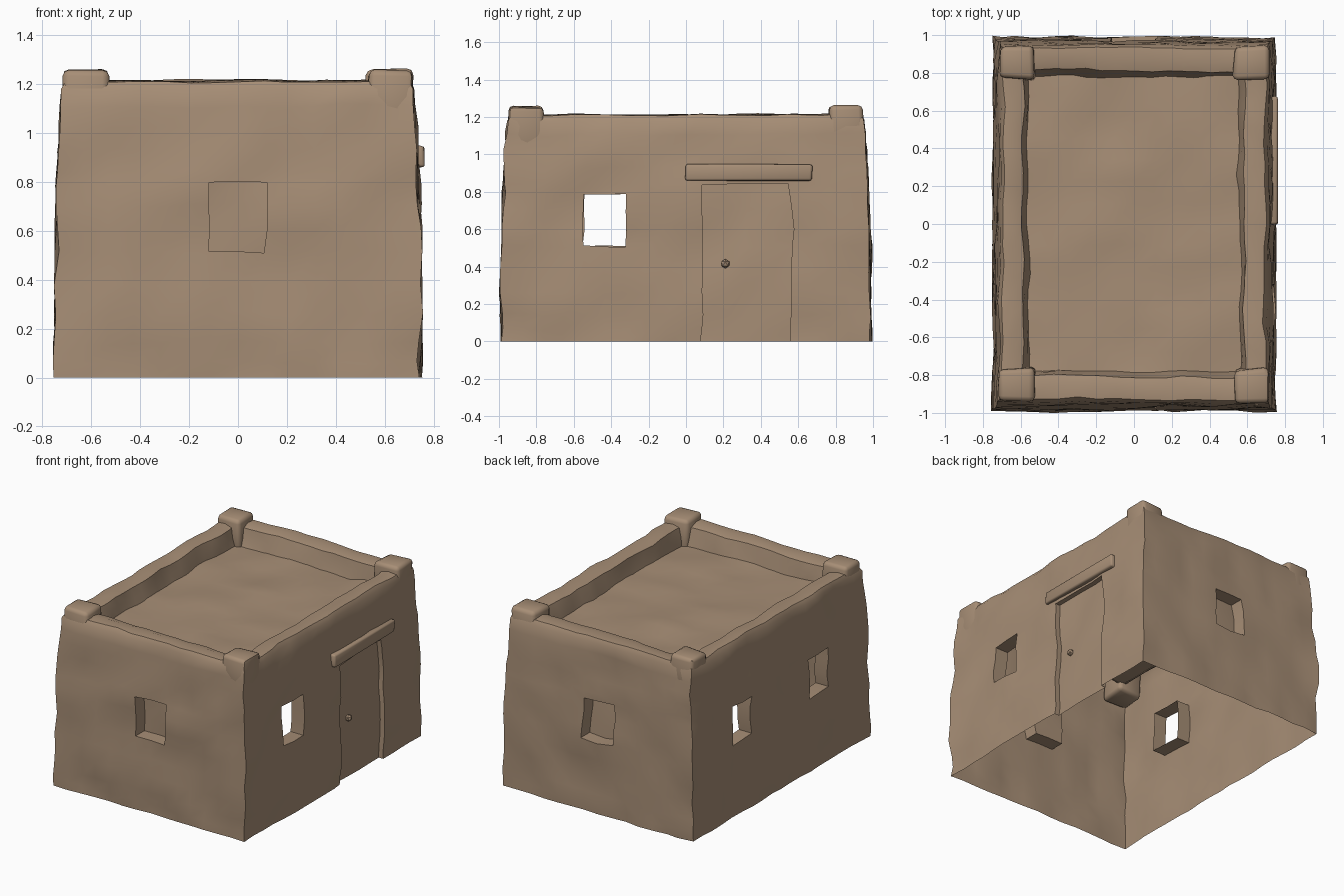
import bpy, bmesh, math
from mathutils import Vector, noise

if "Cube" in bpy.data.objects:
    bpy.data.objects.remove(bpy.data.objects["Cube"])

clay = bpy.data.materials.new("mud_brown")
clay.diffuse_color = (0.385, 0.27, 0.18, 1)
clay.use_nodes = True
clay.node_tree.nodes["Principled BSDF"].inputs["Base Color"].default_value = clay.diffuse_color


def lumpy(p, amp=0.02):
    # uneven hand-plastered surface, keeping the foot on the ground
    n = noise.noise_vector(p * 4.3 + Vector((3, 7, 1))) * amp
    n += noise.noise_vector(p * 9.0) * amp * 0.5
    if p.z < 0.01:
        n.z = 0
    elif p.z > 1.15:
        n.z *= 0.5
    return p + n


def finish(bm, name, angle=38):
    me = bpy.data.meshes.new(name)
    bm.to_mesh(me)
    bm.free()
    ob = bpy.data.objects.new(name, me)
    bpy.context.collection.objects.link(ob)
    me.materials.append(clay)
    bpy.ops.object.select_all(action='DESELECT')
    ob.select_set(True)
    bpy.context.view_layer.objects.active = ob
    bpy.ops.object.shade_smooth_by_angle(angle=math.radians(angle))
    return ob


# Vertical profile: (half x, half y, z), outer face, over the parapet, down to the roof
ROWS = [(0.745 - 0.035 * (z / 1.2) ** 3, 0.985 - 0.04 * (z / 1.2) ** 3, z)
        for z in (0, .06, .14, .26, .38, .51, .60, .70, .79, .84, .93, 1.02, 1.11, 1.18)]
ROWS += [(.695, .93, 1.21), (.64, .865, 1.215), (.59, .81, 1.2), (.575, .795, 1.14), (.56, .78, 1.08)]


def wall(bm, axis, sign, openings):
    # openings: (u0, u1, z0, z1, depth, closed)
    half = ROWS[0][1 - axis]
    edges = [u / half for o in openings for u in o[:2]]
    n = 18 if axis == 0 else 14
    ts = [-1 + 2 * i / n for i in range(n + 1)]
    ts = [t for t in ts if all(abs(t - e) > 0.045 for e in edges)]
    ts = sorted(ts + edges)

    def pt(i, j, depth=0):
        r = ROWS[j]
        p = [0, 0, r[2]]
        p[axis], p[1 - axis] = sign * r[axis], ts[i] * r[1 - axis]
        q = lumpy(Vector(p))
        q[axis] -= sign * depth
        return q

    def hole(i, j):
        if not (0 <= i < len(ts) - 1 and 0 <= j < len(ROWS) - 1):
            return None
        u = (ts[i] + ts[i + 1]) / 2 * half
        z = (ROWS[j][2] + ROWS[j + 1][2]) / 2
        if j > 11:
            return None
        for o in openings:
            if o[0] < u < o[1] and o[2] < z < o[3]:
                return o

    def quad(*ps):
        bm.faces.new([bm.verts.new(p) for p in ps])

    for i in range(len(ts) - 1):
        for j in range(len(ROWS) - 1):
            c = [(i, j), (i + 1, j), (i + 1, j + 1), (i, j + 1)]
            o = hole(i, j)
            if not o:
                quad(*[pt(*k) for k in c])
                continue
            d = o[4]
            if o[5]:
                quad(*[pt(*k, d) for k in c])
            # reveals where the opening meets solid wall
            for k, (a, b) in enumerate(((0, -1), (1, 0), (0, 1), (-1, 0))):
                if j + b >= 0 and not hole(i + a, j + b):
                    e, f = c[k], c[(k + 1) % 4]
                    quad(pt(*e), pt(*f), pt(*f, d), pt(*e, d))


# Walls and parapet: one open-bottomed shell
bm = bmesh.new()
WIN_Z = (.51, .79)
wall(bm, 1, -1, [(-.12, .115, *WIN_Z, .10, True)])
wall(bm, 1, 1, [(-.12, .115, *WIN_Z, .10, True)])
wall(bm, 0, -1, [(-.55, -.33, *WIN_Z, .10, False), (.33, .55, *WIN_Z, .10, False)])
wall(bm, 0, 1, [(-.55, -.33, *WIN_Z, .10, False), (.085, .565, 0, .84, .035, True)])
bmesh.ops.remove_doubles(bm, verts=bm.verts, dist=0.0005)
bmesh.ops.recalc_face_normals(bm, faces=bm.faces)
probe = max(bm.faces, key=lambda f: f.calc_center_median().z)
if probe.normal.z < 0:
    bmesh.ops.reverse_faces(bm, faces=bm.faces)
finish(bm, "walls")

# Sunken flat roof
bm = bmesh.new()
bmesh.ops.create_grid(bm, x_segments=10, y_segments=14, size=1)
for v in bm.verts:
    v.co = lumpy(Vector((v.co.x * .575, v.co.y * .795, 1.085)), 0.022)
finish(bm, "roof")


def block(name, center, size, bevel, amp=0.015, taper=1.0):
    bm = bmesh.new()
    bmesh.ops.create_cube(bm, size=1)
    for v in bm.verts:
        k = taper if v.co.z > 0 else 1
        v.co = Vector((v.co.x * size[0] * k, v.co.y * size[1] * k, v.co.z * size[2]))
    bmesh.ops.bevel(bm, geom=bm.edges[:], offset=bevel, segments=2, profile=0.5, affect='EDGES')
    for v in bm.verts:
        v.co = lumpy(v.co + Vector(center), amp)
    return finish(bm, name, 50)


# Raised corner stubs on the parapet
for sx in (-1, 1):
    for sy in (-1, 1):
        block("corner_stub", (sx * .62, sy * .855, 1.14), (.19, .19, .235), .025, .02, .92)

# Door lintel and knob
block("door_lintel", (.725, .335, .905), (.07, .68, .09), .012, .01)
bm = bmesh.new()
bmesh.ops.create_icosphere(bm, subdivisions=1, radius=.025)
bmesh.ops.translate(bm, verts=bm.verts, vec=(.72, .21, .415))
finish(bm, "door_knob", 30)
